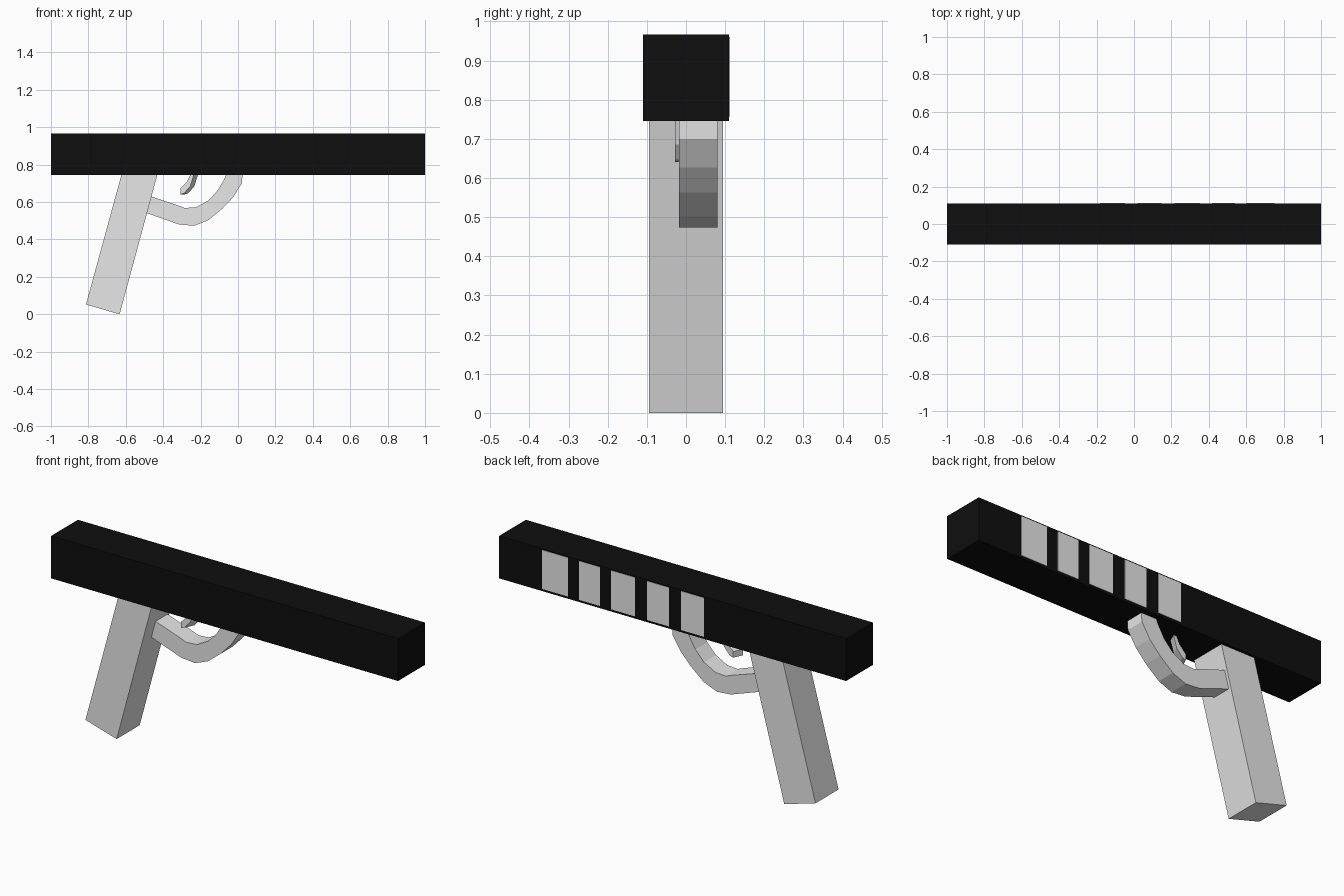
import bpy, bmesh

if "Cube" in bpy.data.objects:
    bpy.data.objects.remove(bpy.data.objects["Cube"])


def material(name, value):
    m = bpy.data.materials.new(name)
    m.diffuse_color = (value, value, value, 1)
    m.use_nodes = True
    m.node_tree.nodes["Principled BSDF"].inputs["Base Color"].default_value = m.diffuse_color
    return m


black = material("black", 0.0045)
grey = material("light grey", 0.8)


def extrude_profile(name, outline, y0, y1, mat, shift=(0, 0)):
    """Closed x/z outline carried from y0 to y1, the far end optionally shifted."""
    bm = bmesh.new()
    near = [bm.verts.new((x, y0, z)) for x, z in outline]
    far = [bm.verts.new((x + shift[0], y1, z + shift[1])) for x, z in outline]
    bm.faces.new(near)
    bm.faces.new(far[::-1])
    n = len(outline)
    for i in range(n):
        j = (i + 1) % n
        bm.faces.new((near[j], near[i], far[i], far[j]))
    bmesh.ops.recalc_face_normals(bm, faces=bm.faces)
    mesh = bpy.data.meshes.new(name)
    bm.to_mesh(mesh)
    bm.free()
    mesh.materials.append(mat)
    ob = bpy.data.objects.new(name, mesh)
    bpy.context.collection.objects.link(ob)
    return ob


def rect(x0, x1, z0, z1):
    return [(x0, z0), (x1, z0), (x1, z1), (x0, z1)]


# Long upper body
extrude_profile("upper_body", rect(-1, 1, 0.745, 0.966), -0.11, 0.11, black)

# Slanted grip
extrude_profile("grip", [(-0.813, 0.052), (-0.633, 0.0), (-0.43, 0.75), (-0.622, 0.75)],
                -0.095, 0.095, grey)

# Curved guard: outer edge, then inner edge back to the grip
outer = [(-0.50, 0.545), (-0.315, 0.48), (-0.235, 0.473), (-0.16, 0.502),
         (-0.085, 0.563), (-0.025, 0.627), (0.021, 0.70), (0.024, 0.75)]
inner = [(-0.062, 0.75), (-0.075, 0.72), (-0.11, 0.66), (-0.16, 0.607),
         (-0.225, 0.572), (-0.285, 0.568), (-0.33, 0.585), (-0.48, 0.635)]
extrude_profile("guard", outer + inner, -0.018, 0.08, grey)

# Small curved trigger, skewed towards the back
extrude_profile("trigger",
                [(-0.252, 0.75), (-0.272, 0.71), (-0.308, 0.673), (-0.308, 0.641),
                 (-0.288, 0.647), (-0.255, 0.685), (-0.235, 0.75)],
                -0.028, 0.02, grey, shift=(0.022, 0.0))

# Five grey plates on the back face of the body
for i, (x0, x1) in enumerate([(0.602, 0.752), (0.418, 0.539), (0.216, 0.354),
                              (0.02, 0.147), (-0.182, -0.049)]):
    extrude_profile(f"side_plate_{i + 1}", rect(x0, x1, 0.757, 0.96), 0.108, 0.112, grey)
